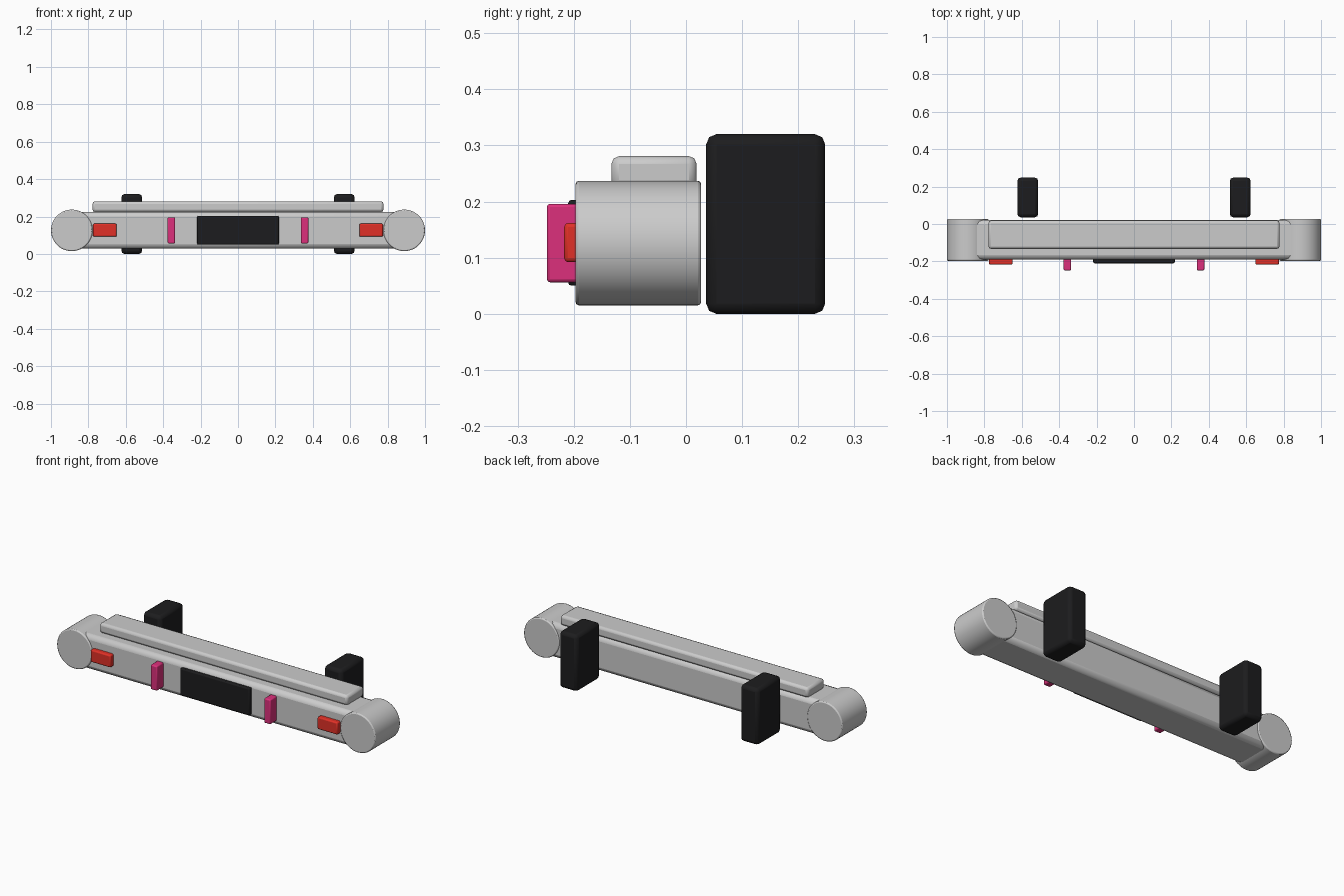
import bpy
import math

if "Cube" in bpy.data.objects:
    bpy.data.objects.remove(bpy.data.objects["Cube"])


def material(name, rgb):
    m = bpy.data.materials.new(name)
    m.diffuse_color = (*rgb, 1)
    m.use_nodes = True
    m.node_tree.nodes["Principled BSDF"].inputs["Base Color"].default_value = m.diffuse_color
    return m


BLACK = material("black", (0.012, 0.012, 0.013))
RED = material("red", (0.75, 0.03, 0.02))
PINK = material("pink", (0.72, 0.03, 0.2))


def finish(ob, name, bevel, segments, mat):
    ob.name = name
    if mat:
        ob.data.materials.append(mat)
    mod = ob.modifiers.new("bevel", 'BEVEL')
    mod.width = bevel
    mod.segments = segments
    mod.limit_method = 'ANGLE'
    bpy.ops.object.shade_smooth_by_angle(angle=math.radians(30))
    return ob


def box(name, x, y, z, bevel, segments=2, mat=None):
    """Bevelled box from (min, max) ranges."""
    rng = (x, y, z)
    bpy.ops.mesh.primitive_cube_add(size=1, location=[(a + b) / 2 for a, b in rng])
    ob = bpy.context.object
    ob.scale = [b - a for a, b in rng]
    bpy.ops.object.transform_apply(location=False, rotation=False, scale=True)
    return finish(ob, name, bevel, segments, mat)


# Main beam, top step and number plate
box("bumper_beam", (-0.89, 0.89), (-0.19, 0.022), (0.028, 0.225), 0.025)
box("top_step", (-0.778, 0.778), (-0.133, 0.019), (0.224, 0.281), 0.014)
box("number_plate", (-0.218, 0.218), (-0.21, -0.185), (0.05, 0.203), 0.006, mat=BLACK)

for side, s in (("left", -1), ("right", 1)):
    def span(a, b):
        return tuple(sorted((s * a, s * b)))

    # Rounded end cap, axis front to back
    bpy.ops.mesh.primitive_cylinder_add(
        vertices=48, radius=0.111, depth=0.224,
        location=(s * 0.889, -0.085, 0.126), rotation=(math.pi / 2, 0, 0))
    finish(bpy.context.object, side + "_end_cap", 0.006, 2, None)

    # Rear mounting block, guard and tail light
    box(side + "_mount_block", span(0.512, 0.624), (0.036, 0.248), (0, 0.32), 0.018, mat=BLACK)
    box(side + "_guard", span(0.336, 0.376), (-0.248, -0.18), (0.056, 0.196), 0.006, mat=PINK)
    box(side + "_tail_light", span(0.649, 0.775), (-0.217, -0.18), (0.092, 0.162), 0.007, mat=RED)
